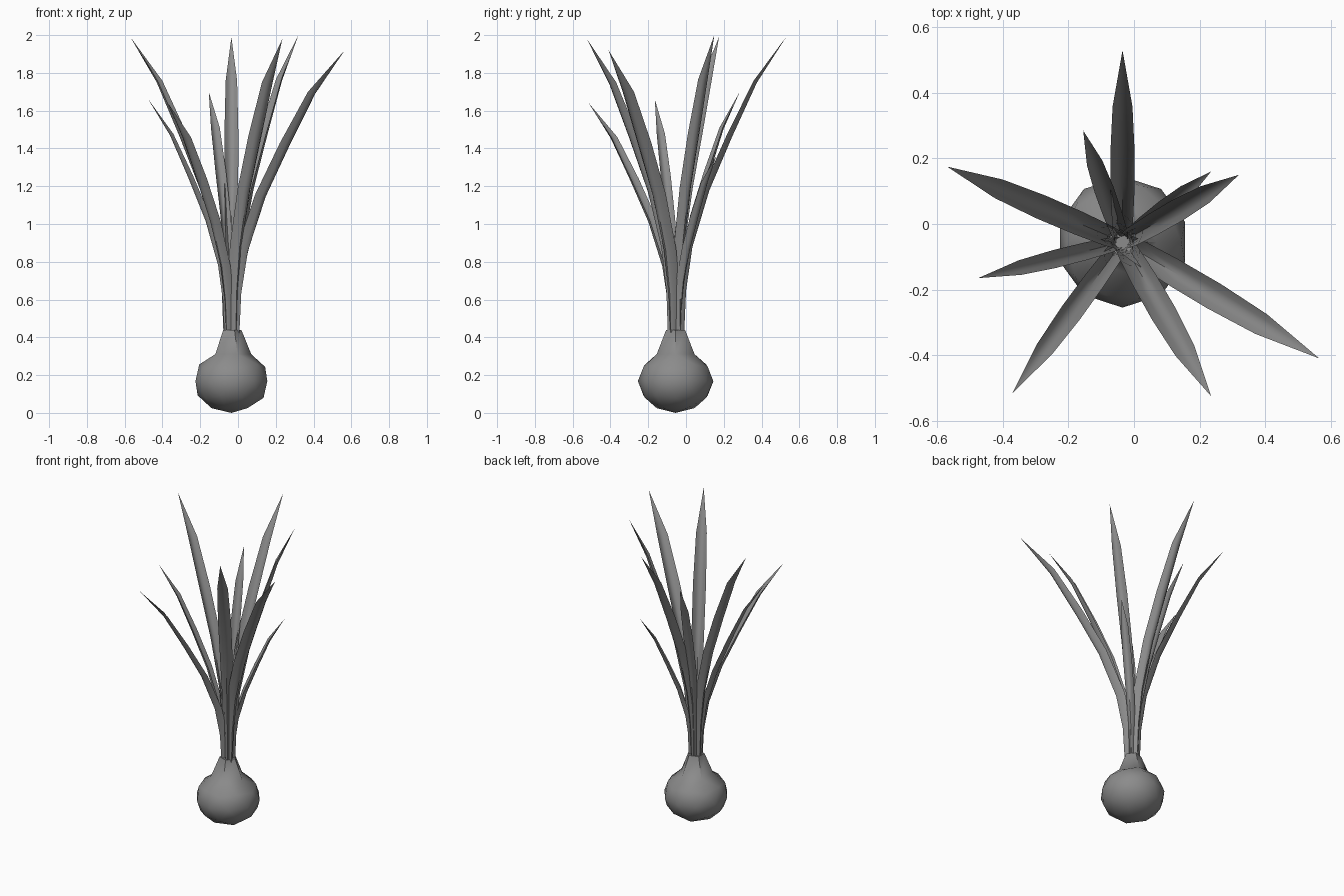
import bpy
import bmesh
import math
from mathutils import Vector

if "Cube" in bpy.data.objects:
    bpy.data.objects.remove(bpy.data.objects["Cube"], do_unlink=True)

AXIS = Vector((-0.035, -0.055, 0))

# One plain grey for the whole plant
grey = bpy.data.materials.new("mid_grey")
grey.use_nodes = True
COLOUR = (0.26, 0.26, 0.26, 1)
grey.diffuse_color = COLOUR
grey.node_tree.nodes["Principled BSDF"].inputs["Base Color"].default_value = COLOUR


def finish(bm, name, angle):
    bmesh.ops.recalc_face_normals(bm, faces=bm.faces)
    mesh = bpy.data.meshes.new(name)
    bm.to_mesh(mesh)
    bm.free()
    mesh.materials.append(grey)
    obj = bpy.data.objects.new(name, mesh)
    bpy.context.collection.objects.link(obj)
    bpy.ops.object.select_all(action="DESELECT")
    obj.select_set(True)
    bpy.context.view_layer.objects.active = obj
    bpy.ops.object.shade_smooth_by_angle(angle=math.radians(angle))


# Bulb: squashed icosphere with its top opened and drawn up into a neck
bm = bmesh.new()
bmesh.ops.create_icosphere(bm, subdivisions=2, radius=1)
pole = max(bm.verts, key=lambda v: v.co.z)
bmesh.ops.delete(bm, geom=[pole], context="VERTS")
for v in bm.verts:
    v.co = Vector((v.co.x * 0.2, v.co.y * 0.2, v.co.z * 0.168 + 0.168)) + AXIS
rim = [e for e in bm.edges if e.is_boundary]
neck = bmesh.ops.extrude_edge_only(bm, edges=rim)["geom"]
for v in [g for g in neck if isinstance(g, bmesh.types.BMVert)]:
    v.co = AXIS + (v.co - AXIS) * 0.5
    v.co.z = 0.44
bmesh.ops.holes_fill(bm, edges=[e for e in bm.edges if e.is_boundary])
finish(bm, "bulb", 60)

# Leaf stations: height share, outward share, width share, gutter depth share
STATIONS = [(0, 0, 0.6, 0.65), (0.15, 0.02, 0.72, 0.62), (0.3, 0.085, 0.85, 0.56),
            (0.49, 0.25, 0.97, 0.48), (0.67, 0.47, 1, 0.4), (0.85, 0.71, 0.82, 0.27)]
# Blade section: position across from edge to edge, then back along the inside
SECTION = [(-1, 0), (-0.5, 0), (0, 0), (0.5, 0), (1, 0),
           (0.5, 0.06), (0, 0.06), (-0.5, 0.06)]
BASE_Z = 0.41


def leaf(name, x, y, z, width):
    """Arching, thin blade curled into a gutter that opens inwards."""
    tip = Vector((x, y, z))
    out = Vector((x, y, 0)) - AXIS
    out.normalize()
    side = Vector((-out.y, out.x, 0))
    root = AXIS + out * 0.021 + Vector((0, 0, BASE_Z))
    span = tip - root
    bm = bmesh.new()
    rings = []
    for rise, reach, share, depth in STATIONS:
        mid = root + Vector((span.x * reach, span.y * reach, span.z * rise))
        half = width * share / 2
        # Direction through the blade, tilting down as it arches
        back = (out - Vector((0, 0, 0.75 * rise))).normalized()
        rings.append([bm.verts.new(
            mid + side * half * u + back * width * (depth * (0.5 - u * u) - inset))
            for u, inset in SECTION])
    count = len(SECTION)
    end = bm.verts.new(tip)
    for i in range(count):
        j = (i + 1) % count
        for low, high in zip(rings, rings[1:]):
            bm.faces.new((low[i], low[j], high[j], high[i]))
        bm.faces.new((rings[-1][i], rings[-1][j], end))
    finish(bm, name, 50)


# Leaves, by tip position and greatest width
leaf("back_leaf", -0.035, 0.53, 1.99, 0.074)
leaf("back_left_leaf", 0.32, 0.15, 2.0, 0.07)
leaf("low_left_leaf", 0.235, 0.16, 1.36, 0.055)
leaf("front_left_leaf", 0.565, -0.41, 1.92, 0.085)
leaf("front_leaf", 0.235, -0.525, 1.98, 0.08)
leaf("front_right_leaf", -0.37, -0.515, 1.64, 0.068)
leaf("right_leaf", -0.475, -0.165, 1.66, 0.055)
leaf("back_right_leaf", -0.57, 0.175, 1.99, 0.075)
leaf("short_back_leaf", -0.155, 0.285, 1.7, 0.06)
